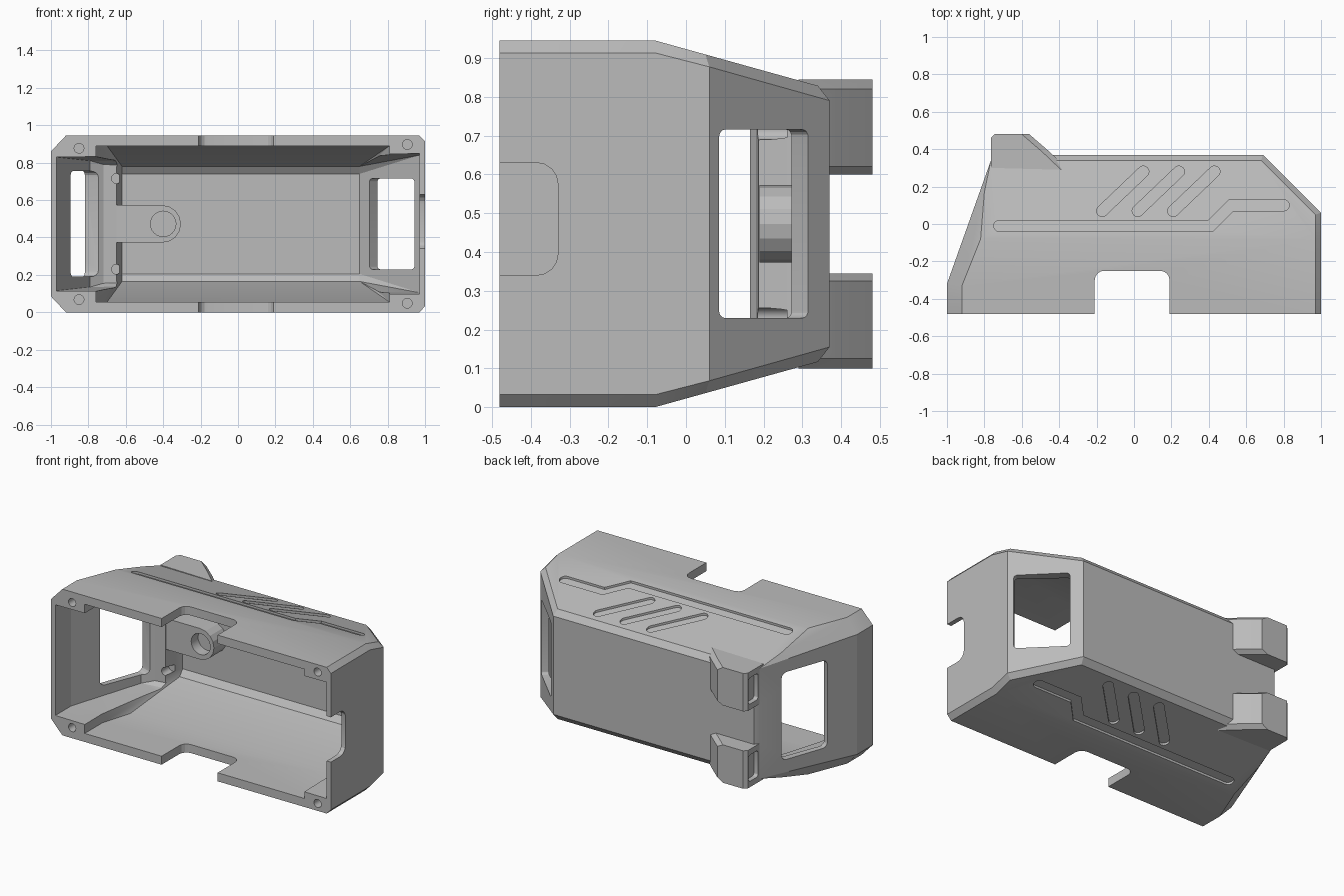
import bpy
import bmesh
import math
from mathutils import Vector, Matrix

if "Cube" in bpy.data.objects:
    bpy.data.objects.remove(bpy.data.objects["Cube"], do_unlink=True)

H = 0.945          # full height, everything mirrors about H / 2
grey = bpy.data.materials.new("plain_grey")
grey.use_nodes = True
grey.diffuse_color = (0.5, 0.5, 0.5, 1)
grey.node_tree.nodes["Principled BSDF"].inputs["Base Color"].default_value = (0.5, 0.5, 0.5, 1)


def add_object(name, bm):
    bmesh.ops.recalc_face_normals(bm, faces=bm.faces[:])
    mesh = bpy.data.meshes.new(name)
    bm.to_mesh(mesh)
    bm.free()
    obj = bpy.data.objects.new(name, mesh)
    obj.data.materials.append(grey)
    bpy.context.collection.objects.link(obj)
    return obj


def flip(points):
    return [(x, y, H - z) for x, y, z in points]


def hull(name, points):
    bm = bmesh.new()
    for p in points:
        bm.verts.new(p)
    res = bmesh.ops.convex_hull(bm, input=bm.verts[:])
    loose = {g for g in res["geom_interior"] + res["geom_unused"] if isinstance(g, bmesh.types.BMVert)}
    bmesh.ops.delete(bm, geom=list(loose), context="VERTS")
    bmesh.ops.dissolve_limit(bm, angle_limit=0.01, verts=bm.verts[:], edges=bm.edges[:])
    return add_object(name, bm)


def rounded_box(name, size, centre, axis, radius, turn=0):
    """Box whose four edges along one axis are rounded."""
    bm = bmesh.new()
    bmesh.ops.create_cube(bm, size=1, matrix=Matrix.Diagonal((*size, 1)))
    edges = [e for e in bm.edges if abs((e.verts[0].co - e.verts[1].co)[axis]) > 1e-4]
    bmesh.ops.bevel(bm, geom=edges, offset=radius, segments=4, profile=0.5, affect="EDGES")
    bm.transform(Matrix.Translation(centre) @ Matrix.Rotation(turn, 4, "Z"))
    return add_object(name, bm)


def drill(name, x, z, y0, y1, radius):
    bm = bmesh.new()
    place = Matrix.Translation((x, (y0 + y1) / 2, z)) @ Matrix.Rotation(math.pi / 2, 4, "X")
    bmesh.ops.create_cone(bm, cap_ends=True, segments=24, radius1=radius, radius2=radius,
                          depth=y1 - y0, matrix=place)
    return add_object(name, bm)


def slot_outline(path, r):
    """Closed round-ended outline of a band along a path."""
    pts = [Vector(p) for p in path]
    out = []
    for line in (pts, pts[::-1]):
        dirs = [(b - a).normalized() for a, b in zip(line, line[1:])]
        for i, p in enumerate(line[:-1]):
            d = dirs[i]
            n = Vector((-d.y, d.x))
            if i == 0:
                base = math.atan2(-d.y, -d.x)
                out += [p + r * Vector((math.cos(base + t), math.sin(base + t)))
                        for t in [math.pi * (0.5 - k / 8) for k in range(9)]]
            else:
                m = (n + Vector((-dirs[i - 1].y, dirs[i - 1].x))).normalized()
                out.append(p + m * r / m.dot(n))
    return out


def prism(name, outline, low, high):
    """Skin between two placements of the same 2D outline."""
    bm = bmesh.new()
    a = [bm.verts.new(low(p)) for p in outline]
    b = [bm.verts.new(high(p)) for p in outline]
    bm.faces.new(a)
    bm.faces.new(b[::-1])
    for i in range(len(a)):
        j = (i + 1) % len(a)
        bm.faces.new((a[i], a[j], b[j], b[i]))
    return add_object(name, bm)


def combine(target, other, operation="DIFFERENCE"):
    mod = target.modifiers.new("bool", "BOOLEAN")
    mod.operation = operation
    mod.solver = "EXACT"
    mod.object = other
    bpy.context.view_layer.objects.active = target
    bpy.ops.object.modifier_apply(modifier=mod.name)
    bpy.data.objects.remove(other, do_unlink=True)


def slope(y):
    return H - 0.278 * (y + 0.08)


# Outer shell: faceted box with sloped top and bottom
outer = [(0.97, -0.48, H), (1, -0.48, 0.913), (-0.92, -0.48, H), (-1, -0.48, 0.86),
         (0.97, -0.08, H), (1, -0.08, 0.913), (-0.82, -0.08, H), (-0.92, -0.33, H),
         (-1, -0.32, 0.86), (0.97, 0.05, slope(0.05)), (1, 0.06, 0.877),
         (0.69, 0.37, 0.79), (0.68, 0.34, slope(0.34)), (-0.8, 0.17, slope(0.17)),
         (-0.765, 0.34, slope(0.34)), (-0.77, 0.31, 0.82), (-0.745, 0.37, 0.79)]
housing = hull("housing", outer + flip(outer))

# Two rear lugs
plan = [(-0.765, 0.3), (-0.765, 0.46), (-0.745, 0.48), (-0.56, 0.48), (-0.45, 0.385), (-0.35, 0.29)]
lug = [(x, y, z) for x, y in plan for z in (0.62, 0.82)]
lug += [(x if x < -0.7 else x - 0.04, y, z) for x, y in plan for z in (0.6, 0.845)]
for points in (lug, flip(lug)):
    combine(housing, hull("rear_lug", points), "UNION")
for z in (0.722, H - 0.722):
    combine(housing, rounded_box("lug_recess", (0.06, 0.1, 0.17), (-0.765, 0.405, z), 0, 0.02))

# Inner cavity: a wide part and a taller middle part
wide = [(-0.97, -0.6, 0.83), (-0.97, -0.32, 0.83), (-0.79, 0.14, 0.81), (-0.72, 0.18, 0.79),
        (0.97, -0.6, 0.85), (0.97, 0.03, 0.84), (0.65, 0.29, 0.78), (0.65, 0.32, 0.74)]
tall = [(-0.76, -0.6, 0.89), (-0.76, -0.3, 0.89), (-0.7, -0.1, 0.89), (0.81, -0.6, 0.89),
        (0.81, -0.1, 0.89), (-0.62, 0.29, 0.78), (-0.62, 0.32, 0.74), (0.65, 0.29, 0.78),
        (0.65, 0.32, 0.74)]
for points in (wide, tall):
    combine(housing, hull("cavity", points + flip(points)))

# Windows in both slanted ends
combine(housing, rounded_box("left_window", (0.3, 0.325, 0.485), (0.86, 0.2, H / 2), 0, 0.02, math.pi / 4))
combine(housing, rounded_box("right_window", (0.2, 0.33, 0.565), (-0.87, 0.035, H / 2), 0, 0.035, -0.353))

# Notches in the rim
combine(housing, rounded_box("side_notch", (0.2, 0.5, 0.29), (1, -0.58, 0.485), 0, 0.055))
for z in (0, H):
    combine(housing, rounded_box("rim_notch", (0.4, 0.5, 0.2), (-0.01, -0.5, z), 2, 0.05))

# Shallow decorative grooves on top and bottom
paths = [[(-0.17 + s, 0.07), (0.05 + s, 0.28)] for s in (0, 0.19, 0.38)]
paths.append([(-0.72, -0.01), (0.41, -0.01), (0.52, 0.1), (0.8, 0.1)])
for path in paths:
    band = slot_outline(path, 0.03)
    combine(housing, prism("top_groove", band,
                           lambda p: (p.x, p.y, slope(p.y) - 0.014), lambda p: (p.x, p.y, slope(p.y) + 0.04)))
    combine(housing, prism("bottom_groove", band,
                           lambda p: (p.x, p.y, H + 0.014 - slope(p.y)), lambda p: (p.x, p.y, H - 0.04 - slope(p.y))))

# Screw holes in the rim and the inner ledge
for x, z, y0, y1 in ((-0.85, 0.877, -0.5, -0.38), (0.905, 0.897, -0.5, -0.38), (-0.65, 0.715, 0.1, 0.26)):
    for zz in (z, H - z):
        combine(housing, drill("screw_hole", x, zz, y0, y1, 0.026))

# Inner tab with a round socket
tab_shape = slot_outline([(-0.66, 0), (-0.405, 0)], 0.1)
tab = prism("inner_tab", [p for p in tab_shape if p.x > -0.67],
            lambda p: (p.x, 0.19, H / 2 + p.y), lambda p: (p.x, 0.34, H / 2 + p.y))
combine(tab, drill("tab_socket", -0.4, H / 2, 0.15, 0.26, 0.068))

for obj in (housing, tab):
    bpy.ops.object.select_all(action="DESELECT")
    obj.select_set(True)
    bpy.context.view_layer.objects.active = obj
    bpy.ops.object.shade_smooth_by_angle(angle=math.radians(16))
